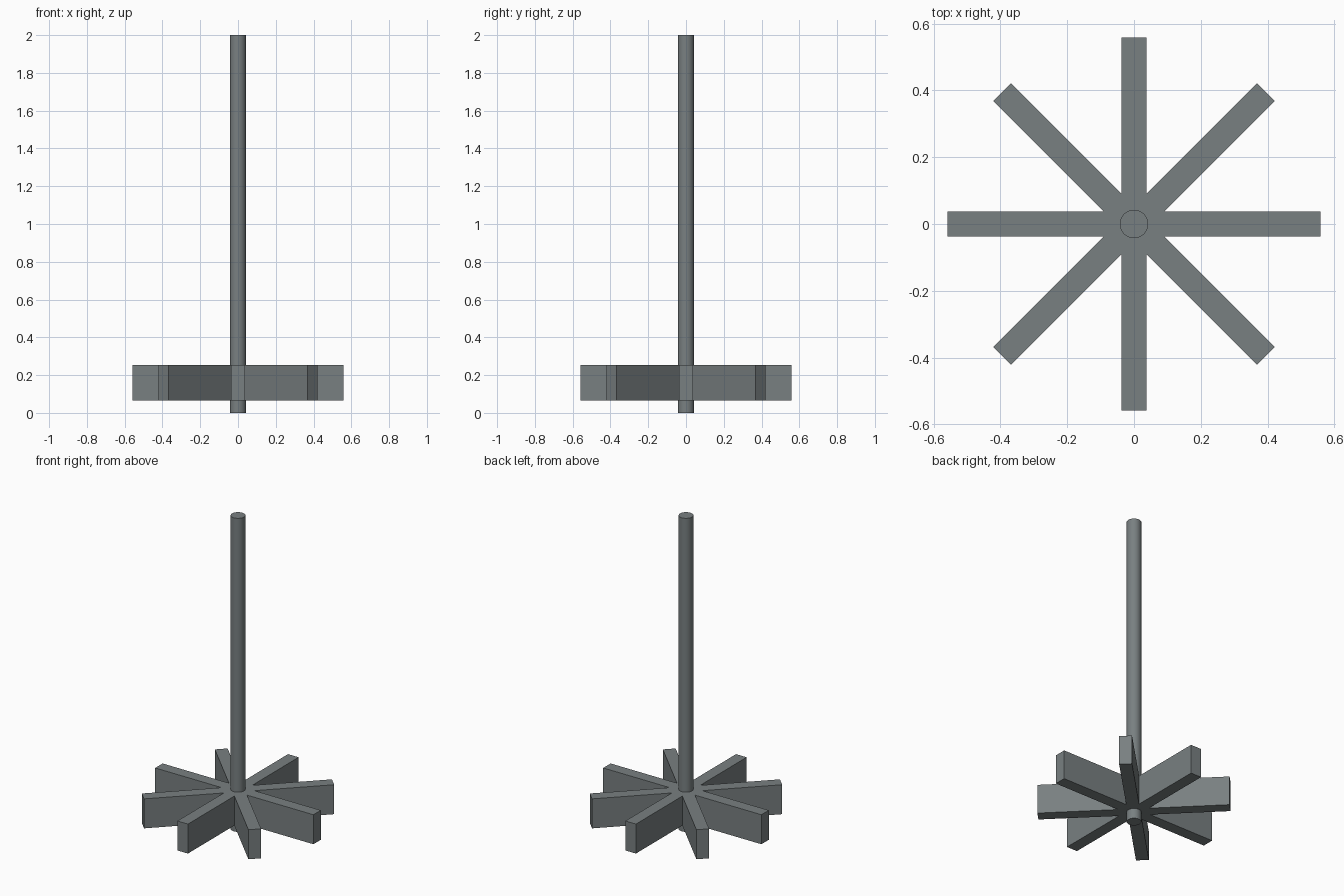
import bpy, bmesh
from math import pi, sin
from mathutils import Vector, Matrix

cube = bpy.data.objects.get("Cube")
if cube:
    bpy.data.objects.remove(cube, do_unlink=True)

BLADES = 8
REACH = 0.558
HALF_WIDTH = 0.0373
BOTTOM, TOP = 0.065, 0.253

# One grey metal for everything
grey = bpy.data.materials.new("grey metal")
grey.use_nodes = True
colour = (0.19, 0.215, 0.22, 1)
grey.diffuse_color = colour
grey.node_tree.nodes["Principled BSDF"].inputs["Base Color"].default_value = colour

# Shaft
bpy.ops.mesh.primitive_cylinder_add(vertices=32, radius=0.0425, depth=2, location=(0, 0, 1))
shaft = bpy.context.object
shaft.name = "shaft"
shaft.data.materials.append(grey)
bpy.ops.object.shade_smooth_by_angle()

# Paddle wheel: a star outline of blade tips and notches, extruded upward
bm = bmesh.new()
step = 2 * pi / BLADES
notch = Vector((HALF_WIDTH / sin(step / 2), 0, BOTTOM))
outline = []
for i in range(BLADES):
    turn = Matrix.Rotation(i * step, 3, 'Z')
    for side in (-1, 1):
        outline.append(bm.verts.new(turn @ Vector((REACH, side * HALF_WIDTH, BOTTOM))))
    outline.append(bm.verts.new(Matrix.Rotation((i + 0.5) * step, 3, 'Z') @ notch))
base = bm.faces.new(outline)
lifted = bmesh.ops.extrude_face_region(bm, geom=[base], use_keep_orig=True)["geom"]
bmesh.ops.translate(bm, vec=(0, 0, TOP - BOTTOM),
                    verts=[v for v in lifted if isinstance(v, bmesh.types.BMVert)])
bmesh.ops.recalc_face_normals(bm, faces=bm.faces)
mesh = bpy.data.meshes.new("paddle_wheel")
bm.to_mesh(mesh)
bm.free()
mesh.materials.append(grey)
wheel = bpy.data.objects.new("paddle_wheel", mesh)
bpy.context.collection.objects.link(wheel)
